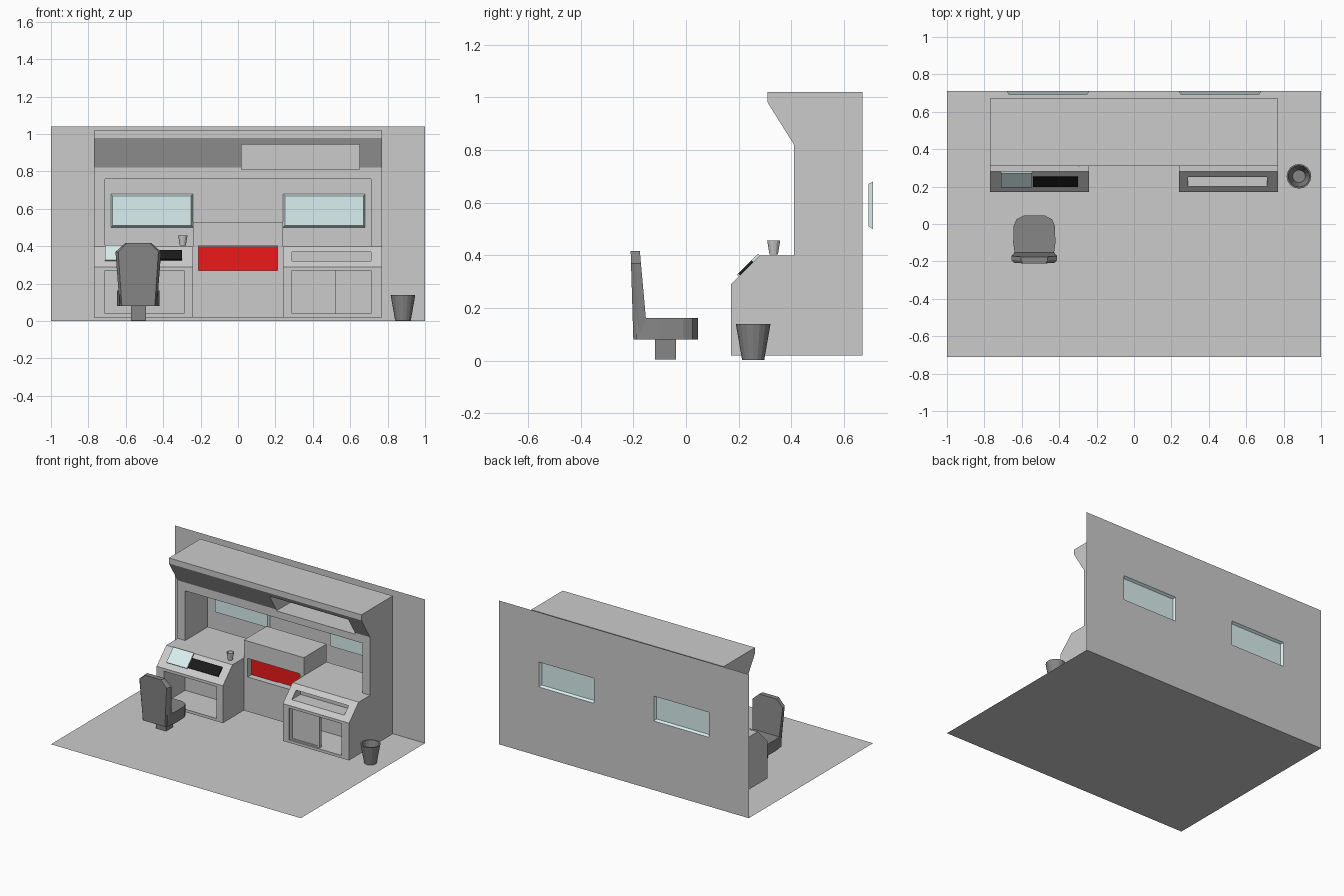
import bpy, bmesh, math

if "Cube" in bpy.data.objects:
    bpy.data.objects.remove(bpy.data.objects["Cube"])


def material(name, r, g, b):
    m = bpy.data.materials.new(name)
    m.diffuse_color = (r, g, b, 1)
    m.use_nodes = True
    m.node_tree.nodes["Principled BSDF"].inputs["Base Color"].default_value = m.diffuse_color
    return m


GLASS = material("glass", .70, .87, .86)
DARK = material("dark_grey", .24, .24, .24)
BLACK = material("black", .01, .01, .01)
RED = material("red", .85, .01, .01)


def finish(name, bm, mat=None, recalc=True):
    if recalc:
        bmesh.ops.recalc_face_normals(bm, faces=bm.faces)
    me = bpy.data.meshes.new(name)
    bm.to_mesh(me)
    bm.free()
    ob = bpy.data.objects.new(name, me)
    bpy.context.collection.objects.link(ob)
    if mat:
        me.materials.append(mat)
    return ob


def loft(name, rings, mat=None, cap_end=True):
    """Bridge matching rings of 3D points and cap the ends."""
    bm = bmesh.new()
    vs = [[bm.verts.new(p) for p in ring] for ring in rings]
    n = len(vs[0])
    for a, b in zip(vs, vs[1:]):
        for i in range(n):
            j = (i + 1) % n
            bm.faces.new((a[i], a[j], b[j], b[i]))
    bm.faces.new(vs[0])
    if cap_end:
        bm.faces.new(vs[-1])
    return finish(name, bm, mat)


def prism(name, profile, x0, x1, mat=None):
    """Extrude a (y, z) profile along x."""
    return loft(name, [[(x, y, z) for y, z in profile] for x in (x0, x1)], mat)


def box(name, x0, x1, y0, y1, z0, z1, mat=None):
    return prism(name, [(y0, z0), (y1, z0), (y1, z1), (y0, z1)], x0, x1, mat)


def cut(ob, *bounds):
    """Cut a box-shaped recess."""
    cutter = box("cutter", *bounds)
    mod = ob.modifiers.new("cut", 'BOOLEAN')
    mod.operation = 'DIFFERENCE'
    mod.solver = 'EXACT'
    mod.object = cutter
    bpy.context.view_layer.objects.active = ob
    bpy.ops.object.modifier_apply(modifier=mod.name)
    bpy.data.objects.remove(cutter)


# Floor and back wall with two window openings
bm = bmesh.new()
bm.faces.new([bm.verts.new(p) for p in
              ((-1, -.71, 0), (1, -.71, 0), (1, .71, 0), (-1, .71, 0))])
xs, zs = (-1, -.68, -.24, .24, .68, 1), (0, .5, .68, 1.04)
for i in range(5):
    for k in range(3):
        if k == 1 and i in (1, 3):
            continue
        bm.faces.new([bm.verts.new((xs[a], .71, zs[b])) for a, b in
                      ((i, k), (i + 1, k), (i + 1, k + 1), (i, k + 1))])
bmesh.ops.remove_doubles(bm, verts=bm.verts, dist=1e-5)
finish("floor_and_wall", bm, recalc=False)


# Windows: shallow trays pushed in from the wall
def frame(x0, x1, z0, z1, y):
    return [(x0, y, z0), (x1, y, z0), (x1, y, z1), (x0, y, z1)]


for side, x in (("left", -.46), ("right", .46)):
    loft(side + "_window", [frame(x - .21, x + .21, .51, .67, .692),
                            frame(x - .22, x + .22, .50, .68, .71)],
         GLASS, cap_end=False)

# Overhead hood with an open shelf
hood = prism("hood", [(.41, .76), (.41, .82), (.31, .98), (.31, 1.02),
                      (.67, 1.02), (.67, .76)], -.77, .77)
cut(hood, .02, .65, .2, .62, .81, .945)

# Side panels and sloped desks
desk_profile = [(.17, .02), (.17, .29), (.28, .40), (.67, .40), (.67, .02)]
desks = {}
for side, s in (("left", -1), ("right", 1)):
    box(side + "_side_panel", s * .71, s * .77, .41, .67, .40, .76)
    desks[side] = prism(side + "_desk", desk_profile, s * .24, s * .77)
    cut(desks[side], s * .29, s * .71, .1, .41, .04, .27)
cut(desks["right"], .29, .71, .1, .30, .32, .37)

# Cupboard door in the right desk
door = box("cupboard_door", .29, .525, .18, .205, .04, .27)
cut(door, .305, .51, .1, .187, .05, .26)

# Centre cabinet with red sliding doors
cabinet = box("centre_cabinet", -.24, .24, .41, .67, .02, .53)
cut(cabinet, -.21, .21, .3, .48, .27, .405)
box("left_red_door", -.21, 0, .455, .475, .27, .40, RED)
box("right_red_door", 0, .21, .46, .479, .27, .40, RED)


# Screen and keyboard lying on the sloped desk
def slope_plate(name, x0, x1, y0, y1, t, mat):
    prism(name, [(y0, y0 + .12), (y1, y1 + .12),
                 (y1 - t, y1 + .12 + t), (y0 - t, y0 + .12 + t)], x0, x1, mat)


slope_plate("screen", -.71, -.545, .20, .28, .006, GLASS)
slope_plate("keyboard", -.54, -.30, .205, .255, .006, BLACK)


# Open tapered vessels
def vessel(name, x, y, z0, z1, r0, r1, t, sides, mat=None):
    def ring(r, z):
        return [(x + r * math.cos(2 * math.pi * i / sides),
                 y + r * math.sin(2 * math.pi * i / sides), z)
                for i in range(sides)]
    loft(name, [ring(r0, z0), ring(r1, z1), ring(r1 - t, z1),
                ring(r0 - t, z0 + t)], mat)


vessel("waste_bin", .882, .255, .003, .14, .042, .066, .008, 16, DARK)
vessel("cup", -.295, .333, .403, .457, .016, .025, .004, 12)

# Chair: post, seat and tapered backrest
CX = -.533
box("chair_post", CX - .04, CX + .04, -.118, -.038, .004, .085, DARK)
half = [(.10, -.19), (.113, -.10), (.11, -.01), (.095, .025), (.055, .046)]
outline = half + [(-x, y) for x, y in reversed(half)]
loft("chair_seat", [[(CX + x, y, z) for x, y in outline] for z in (.08, .163)], DARK)

half = [(.10, .08), (.122, .37), (.07, .417)]
outline = half + [(-x, z) for x, z in reversed(half)]
loft("chair_backrest",
     [[(CX + x * w, y - (z - .08) * lean, z) for x, z in outline]
      for w, y, lean in ((1, -.145, .09), (1, -.175, .06), (.88, -.2, .03))], DARK)
